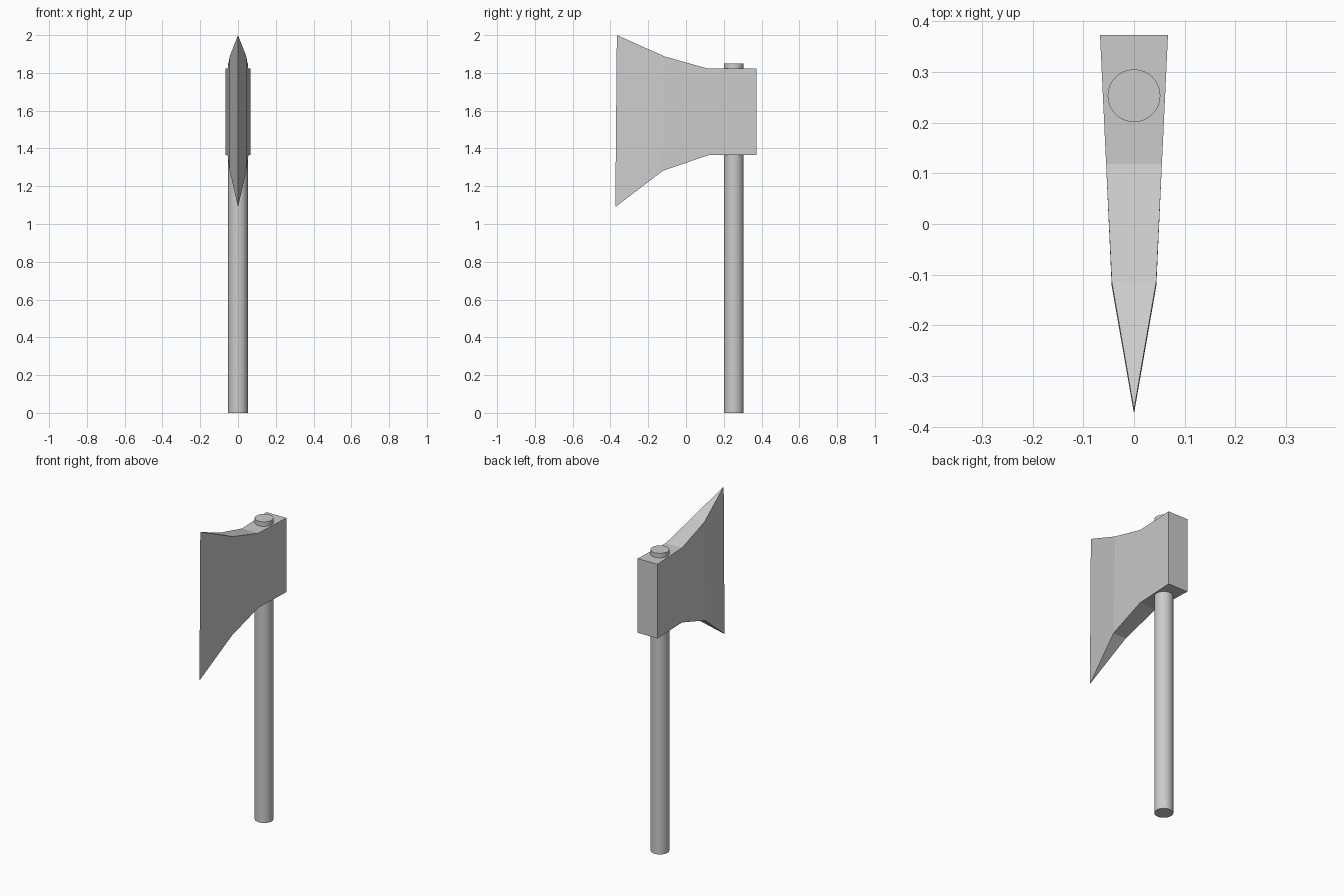
import bpy, bmesh

if "Cube" in bpy.data.objects:
    bpy.data.objects.remove(bpy.data.objects["Cube"])

# Round handle, poking out slightly above the head
bpy.ops.mesh.primitive_cylinder_add(vertices=32, radius=0.052, depth=1.85,
                                    location=(0, 0.253, 0.925))
handle = bpy.context.object
handle.name = "handle"
bpy.ops.object.shade_smooth_by_angle()

# Axe head lofted through sections: (half width, y bottom, z bottom, y top, z top)
sections = [
    (0.067, 0.373, 1.366, 0.373, 1.822),
    (0.055, 0.118, 1.364, 0.118, 1.822),
    (0.044, -0.122, 1.282, -0.113, 1.887),
]
edge_bottom, edge_top = (0, -0.374, 1.09), (0, -0.366, 2.0)

bm = bmesh.new()
rings = []
for w, yb, zb, yt, zt in sections:
    rings.append([bm.verts.new(p) for p in
                  ((-w, yb, zb), (w, yb, zb), (w, yt, zt), (-w, yt, zt))])
bm.faces.new(rings[0])
for a, b in zip(rings, rings[1:]):
    for i in range(4):
        j = (i + 1) % 4
        bm.faces.new((a[i], a[j], b[j], b[i]))

# Cutting edge: the last section tapers to a single line
lo, hi = bm.verts.new(edge_bottom), bm.verts.new(edge_top)
bl, br, tr, tl = rings[-1]
for face in ((bl, br, lo), (tr, tl, hi), (br, tr, hi, lo), (tl, bl, lo, hi)):
    bm.faces.new(face)
bmesh.ops.recalc_face_normals(bm, faces=bm.faces)

mesh = bpy.data.meshes.new("axe_head")
bm.to_mesh(mesh)
bm.free()
bpy.context.collection.objects.link(bpy.data.objects.new("axe_head", mesh))
